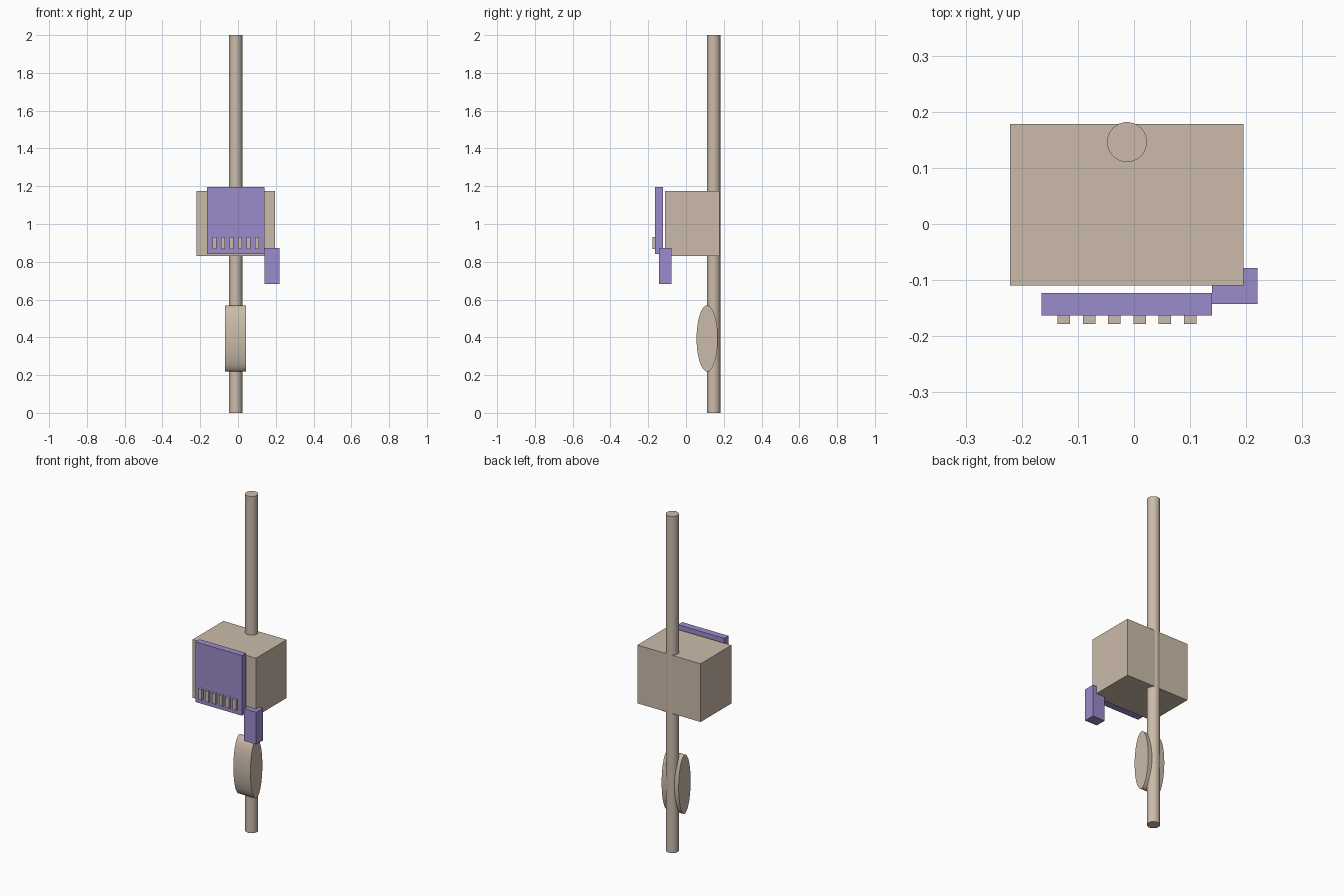
import bpy, math

if "Cube" in bpy.data.objects:
    bpy.data.objects.remove(bpy.data.objects["Cube"])


def material(name, colour):
    m = bpy.data.materials.new(name)
    m.diffuse_color = colour
    m.use_nodes = True
    m.node_tree.nodes["Principled BSDF"].inputs["Base Color"].default_value = m.diffuse_color
    return m


beige = material("beige", (0.60, 0.50, 0.40, 1))
purple = material("purple", (0.33, 0.26, 0.60, 1))


def box(name, lo, hi, mat):
    """Box spanning two opposite corners."""
    centre = [(a + b) / 2 for a, b in zip(lo, hi)]
    bpy.ops.mesh.primitive_cube_add(size=1, location=centre)
    return finish(name, [b - a for a, b in zip(lo, hi)], mat)


def cylinder(name, centre, depth, mat, scale, rotation=(0, 0, 0)):
    """Unit-radius cylinder, scaled along its own axes."""
    bpy.ops.mesh.primitive_cylinder_add(vertices=64, radius=1, depth=depth,
                                        location=centre, rotation=rotation)
    ob = finish(name, scale, mat)
    bpy.ops.object.shade_smooth_by_angle(angle=math.radians(30))
    return ob


def finish(name, scale, mat):
    ob = bpy.context.object
    ob.name = name
    ob.scale = scale
    bpy.ops.object.transform_apply(location=False, rotation=False, scale=True)
    ob.data.materials.append(mat)
    return ob


# Upright pole
cylinder("pole", (-0.0125, 0.146, 1.0), 2.0, beige, (0.0355, 0.0355, 1))

# Main housing
box("housing", (-0.221, -0.11, 0.83), (0.195, 0.178, 1.176), beige)

# Oval weight around the pole, axis along x
cylinder("oval_weight", (-0.0135, 0.112, 0.394), 0.112, beige,
         (0.175, 0.056, 1), (0, math.pi / 2, 0))

# Front panel and its row of keys
box("front_panel", (-0.165, -0.163, 0.84), (0.139, -0.123, 1.197), purple)
for i in range(6):
    x = -0.125 + 0.045 * i
    box(f"key_{i + 1}", (x - 0.011, -0.178, 0.868), (x + 0.011, -0.162, 0.932), beige)

# Side handset
box("handset", (0.139, -0.143, 0.683), (0.22, -0.078, 0.874), purple)
